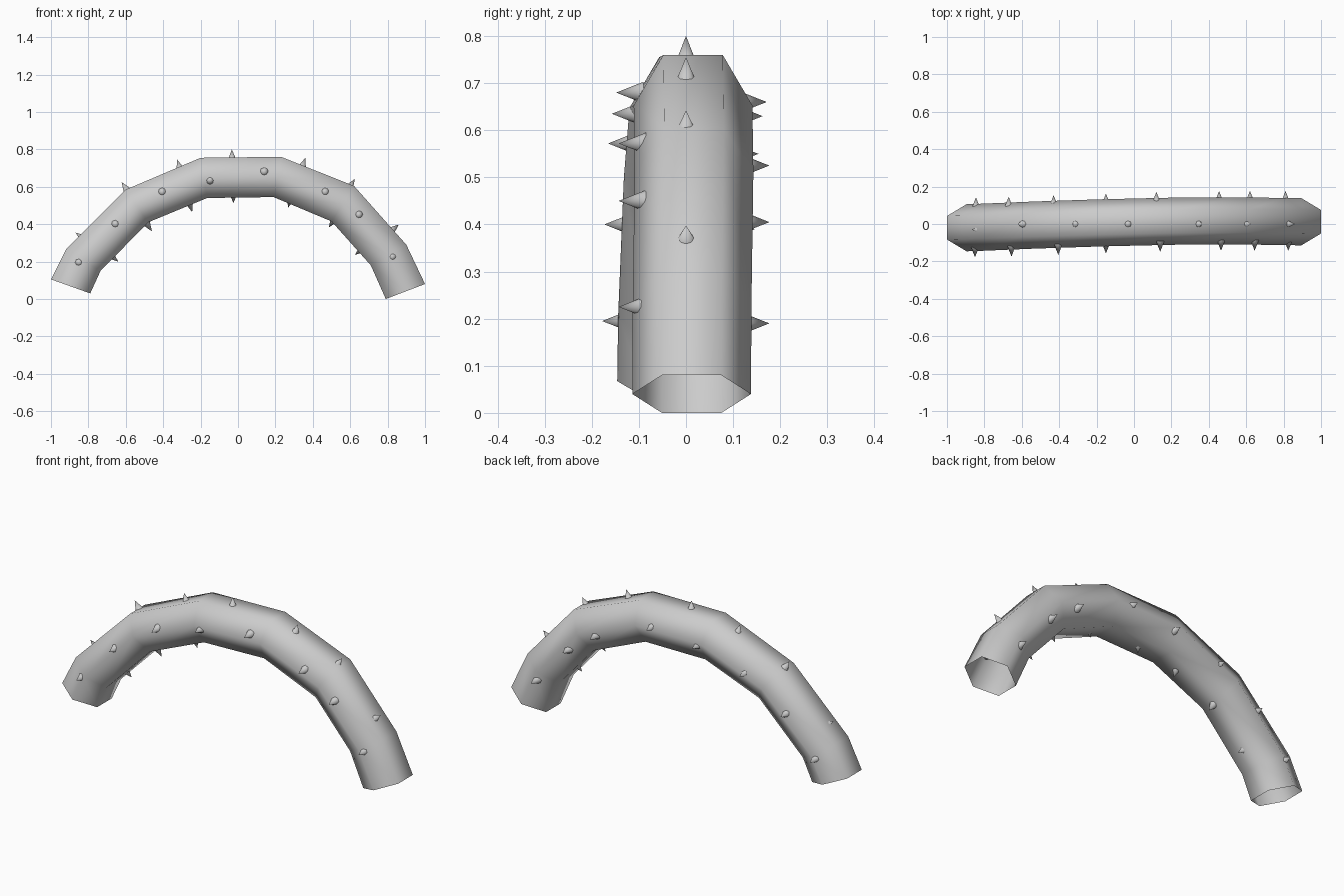
import bpy, bmesh
from mathutils import Vector

cube = bpy.data.objects.get("Cube")
if cube:
    bpy.data.objects.remove(cube, do_unlink=True)

grey = bpy.data.materials.new("plain_grey")
grey.use_nodes = True
colour = (0.6, 0.6, 0.6, 1)
grey.diffuse_color = colour
grey.node_tree.nodes["Principled BSDF"].inputs["Base Color"].default_value = colour


def finish(bm, name):
    for face in bm.faces:
        face.smooth = True
    mesh = bpy.data.meshes.new(name)
    bm.to_mesh(mesh)
    bm.free()
    mesh.materials.append(grey)
    obj = bpy.data.objects.new(name, mesh)
    bpy.context.collection.objects.link(obj)
    return obj


# Arched stem: open six-sided tube, given by its outer and inner outlines
outer = [(-1, .105), (-.92, .265), (-.6, .585), (-.2, .755),
         (.23, .76), (.62, .605), (.9, .29), (1, .08)]
inner = [(-.79, .03), (-.735, .15), (-.48, .41), (-.165, .54),
         (.19, .545), (.5, .415), (.71, .18), (.79, 0)]
drift = [-.02, -.018, -.006, .006, .015, .017, .013, .012]
WIDTH = .126

bm = bmesh.new()
rings = []
for (ox, oz), (ix, iz), y in zip(outer, inner, drift):
    mx, mz = (ox + ix) / 2, (oz + iz) / 2
    section = [(ox, -.5, oz), (ox, .5, oz), (mx, 1, mz),
               (ix, .5, iz), (ix, -.5, iz), (mx, -1, mz)]
    rings.append([bm.verts.new((x, y + s * WIDTH, z)) for x, s, z in section])
for a, b in zip(rings, rings[1:]):
    for i in range(6):
        j = (i + 1) % 6
        bm.faces.new((a[i], a[j], b[j], b[i]))
bmesh.ops.recalc_face_normals(bm, faces=bm.faces)
finish(bm, "arched_stem")

# Thorns: cones placed by tip and pointing direction
LENGTH, RADIUS = .058, .023
ARC_CENTRE = Vector((0, 0, -.317))


def thorn(name, tip, direction):
    bm = bmesh.new()
    bmesh.ops.create_cone(bm, cap_ends=False, segments=8,
                          radius1=RADIUS, radius2=0, depth=LENGTH)
    bmesh.ops.remove_doubles(bm, verts=bm.verts, dist=.0001)
    obj = finish(bm, name)
    direction = direction.normalized()
    obj.rotation_mode = 'QUATERNION'
    obj.rotation_quaternion = direction.to_track_quat('Z', 'Y')
    obj.location = tip - direction * LENGTH / 2


def stem_y(x):
    return -.018 + .035 * min(1, max(0, (x + .8) / 1.1))


top_row = [(-.868, .355), (-.622, .625), (-.325, .745), (-.033, .8),
           (.36, .755), (.625, .642), (.86, .398)]
under_row = [(-.64, .2), (-.46, .362), (-.245, .465), (-.024, .512),
             (.267, .488), (.485, .382), (.625, .235)]
front_row = [(-.85, .195), (-.655, .4), (-.405, .572), (-.15, .635),
             (.14, .68), (.465, .572), (.645, .45), (.825, .225)]
back_row = [(-.845, .19), (-.67, .39), (-.43, .55), (-.15, .63),
            (.12, .66), (.455, .525), (.62, .405), (.81, .19)]

# Rows along the outside and the underside of the arch
for label, row, sign in (("top", top_row, 1), ("under", under_row, -1)):
    for n, (x, z) in enumerate(row, 1):
        tip = Vector((x, -.03 if x < -.8 else 0, z))
        out = Vector((x, 0, z)) - ARC_CENTRE
        thorn(f"{label}_thorn_{n}", tip, out * sign)

# Rows along the front and back
for label, row, sign in (("front", front_row, -1), ("back", back_row, 1)):
    for n, (x, z) in enumerate(row, 1):
        tip = Vector((x, stem_y(x) + sign * .16, z))
        thorn(f"{label}_thorn_{n}", tip, Vector((0, sign, 0)))
